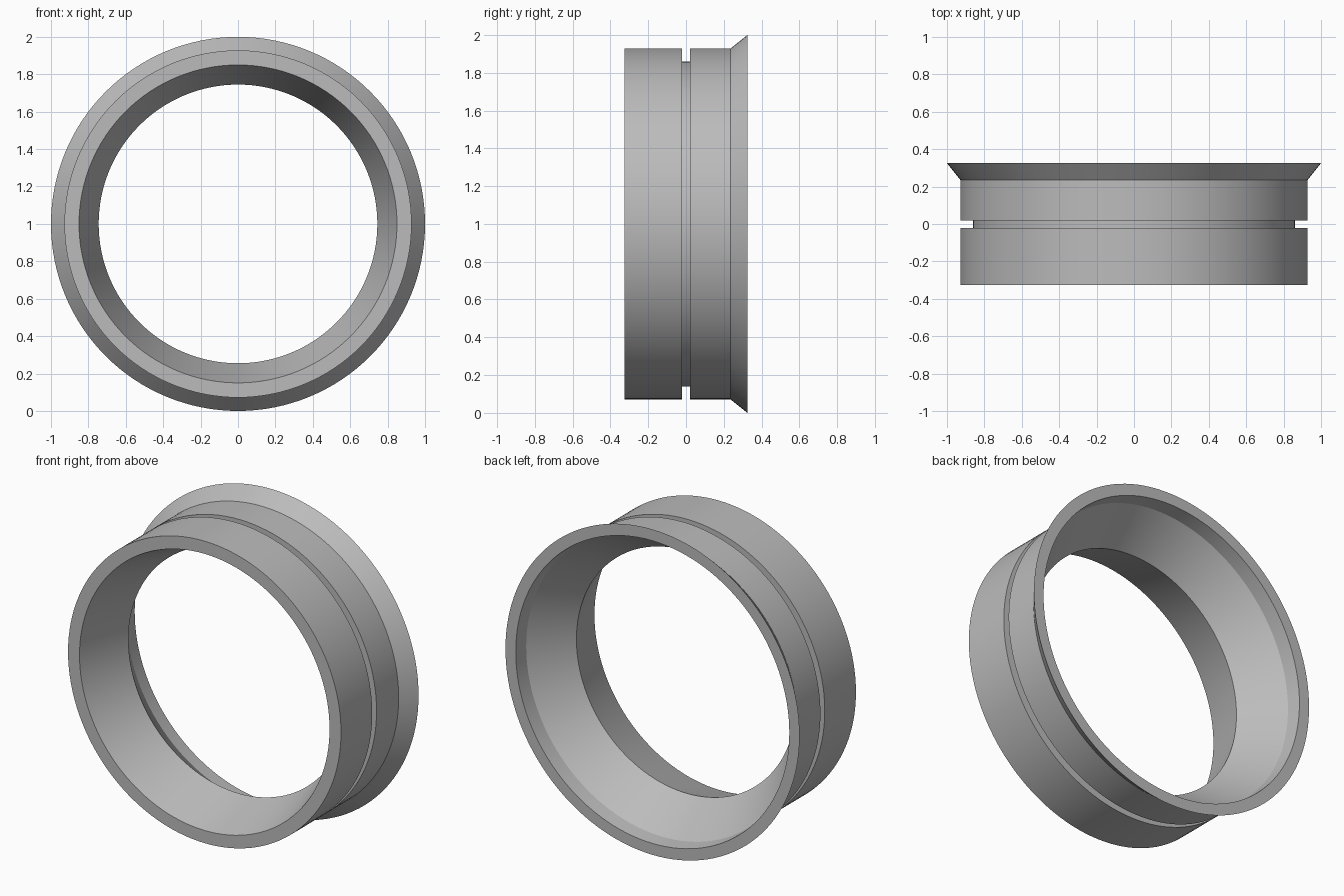
import bpy, bmesh
from math import radians, tau
from mathutils import Matrix, Vector

cube = bpy.data.objects.get("Cube")
if cube:
    bpy.data.objects.remove(cube, do_unlink=True)

SEGMENTS = 128
CENTRE = Vector((0, 0, 1))

# Single plain grey
grey = bpy.data.materials.new("plain_grey")
grey.use_nodes = True
colour = (0.5, 0.5, 0.5, 1)
grey.diffuse_color = colour
grey.node_tree.nodes["Principled BSDF"].inputs["Base Color"].default_value = colour

# Closed cross-section as (radius, y)
profile = [
    (0.85, -0.325), (0.928, -0.325),                                  # front rim
    (0.928, -0.022), (0.86, -0.022), (0.86, 0.02), (0.928, 0.02),     # seal groove
    (0.928, 0.235), (1.0, 0.325),                                     # flared lip
    (0.93, 0.325), (0.922, 0.235),                                    # back recess
    (0.745, 0.0),                                                     # throat
]


def lathe(name, section, material):
    """Revolve a closed cross-section around the y axis."""
    bm = bmesh.new()
    rings = []
    for i in range(SEGMENTS):
        turn = Matrix.Rotation(tau * i / SEGMENTS, 3, 'Y')
        rings.append([bm.verts.new(turn @ Vector((0, y, r)) + CENTRE) for r, y in section])
    for i, ring in enumerate(rings):
        after = rings[(i + 1) % SEGMENTS]
        for j in range(len(section)):
            k = (j + 1) % len(section)
            bm.faces.new((ring[j], ring[k], after[k], after[j]))
    bmesh.ops.recalc_face_normals(bm, faces=bm.faces)
    mesh = bpy.data.meshes.new(name)
    bm.to_mesh(mesh)
    bm.free()
    mesh.materials.append(material)
    obj = bpy.data.objects.new(name, mesh)
    bpy.context.collection.objects.link(obj)
    return obj


ring = lathe("flared_ring", profile, grey)
bpy.ops.object.select_all(action='DESELECT')
ring.select_set(True)
bpy.context.view_layer.objects.active = ring
bpy.ops.object.shade_smooth_by_angle(angle=radians(15))
